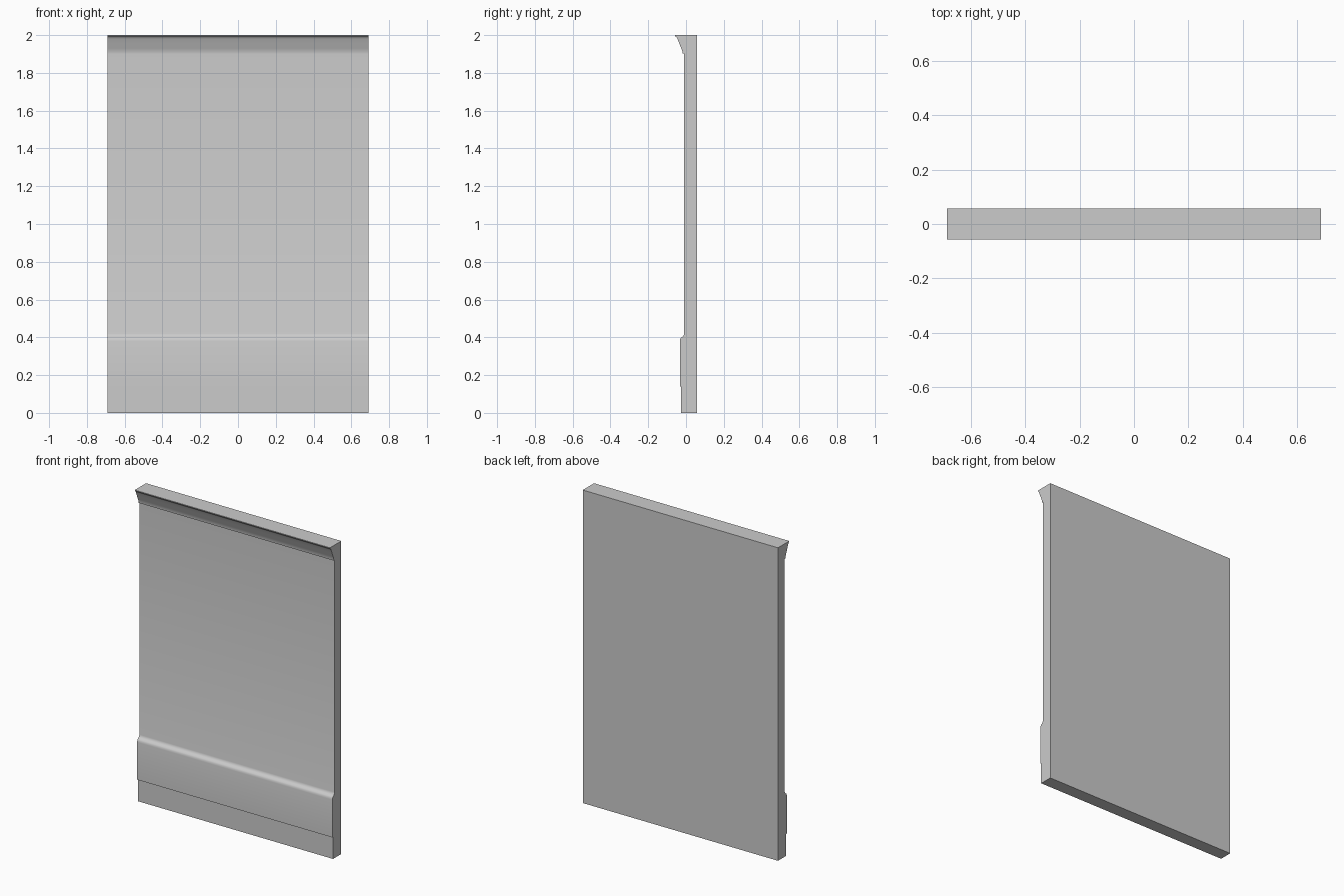
import bpy
import bmesh
import math

if "Cube" in bpy.data.objects:
    bpy.data.objects.remove(bpy.data.objects["Cube"], do_unlink=True)

HALF_WIDTH = 0.69
BACK = 0.057
WALL = -0.01

# Plain grey paint
paint = bpy.data.materials.new("grey_paint")
paint.use_nodes = True
grey = (0.6, 0.6, 0.6, 1)
paint.diffuse_color = grey
paint.node_tree.nodes["Principled BSDF"].inputs["Base Color"].default_value = grey

# Cross-section (y, z) of the front side, from the floor upwards
skirting = [(-0.026, 0), (-0.026, 0.14), (-0.033, 0.14), (-0.033, 0.38)]
skirting_top = [(-0.031, 0.39), (-0.027, 0.397), (-0.019, 0.403), (-0.013, 0.41), (WALL, 0.42)]
cornice = [(WALL, 1.903), (-0.018, 1.903), (-0.019, 1.915), (-0.025, 1.93),
           (-0.035, 1.955), (-0.045, 1.98), (-0.05, 1.99), (-0.057, 1.994), (-0.057, 2)]
profile = skirting + skirting_top + cornice + [(BACK, 2), (BACK, 0)]

# Wall panel: the profile swept across the full width
bm = bmesh.new()
end = bm.faces.new([bm.verts.new((-HALF_WIDTH, y, z)) for y, z in profile])
swept = bmesh.ops.extrude_face_region(bm, geom=[end], use_keep_orig=True)
moved = [v for v in swept["geom"] if isinstance(v, bmesh.types.BMVert)]
bmesh.ops.translate(bm, verts=moved, vec=(2 * HALF_WIDTH, 0, 0))
bmesh.ops.recalc_face_normals(bm, faces=bm.faces[:])

mesh = bpy.data.meshes.new("wall_panel")
bm.to_mesh(mesh)
bm.free()
mesh.materials.append(paint)
panel = bpy.data.objects.new("wall_panel", mesh)
bpy.context.collection.objects.link(panel)

# Smooth mouldings with crisp corners
bpy.ops.object.select_all(action="DESELECT")
panel.select_set(True)
bpy.context.view_layer.objects.active = panel
bpy.ops.object.shade_smooth_by_angle(angle=math.radians(35))
